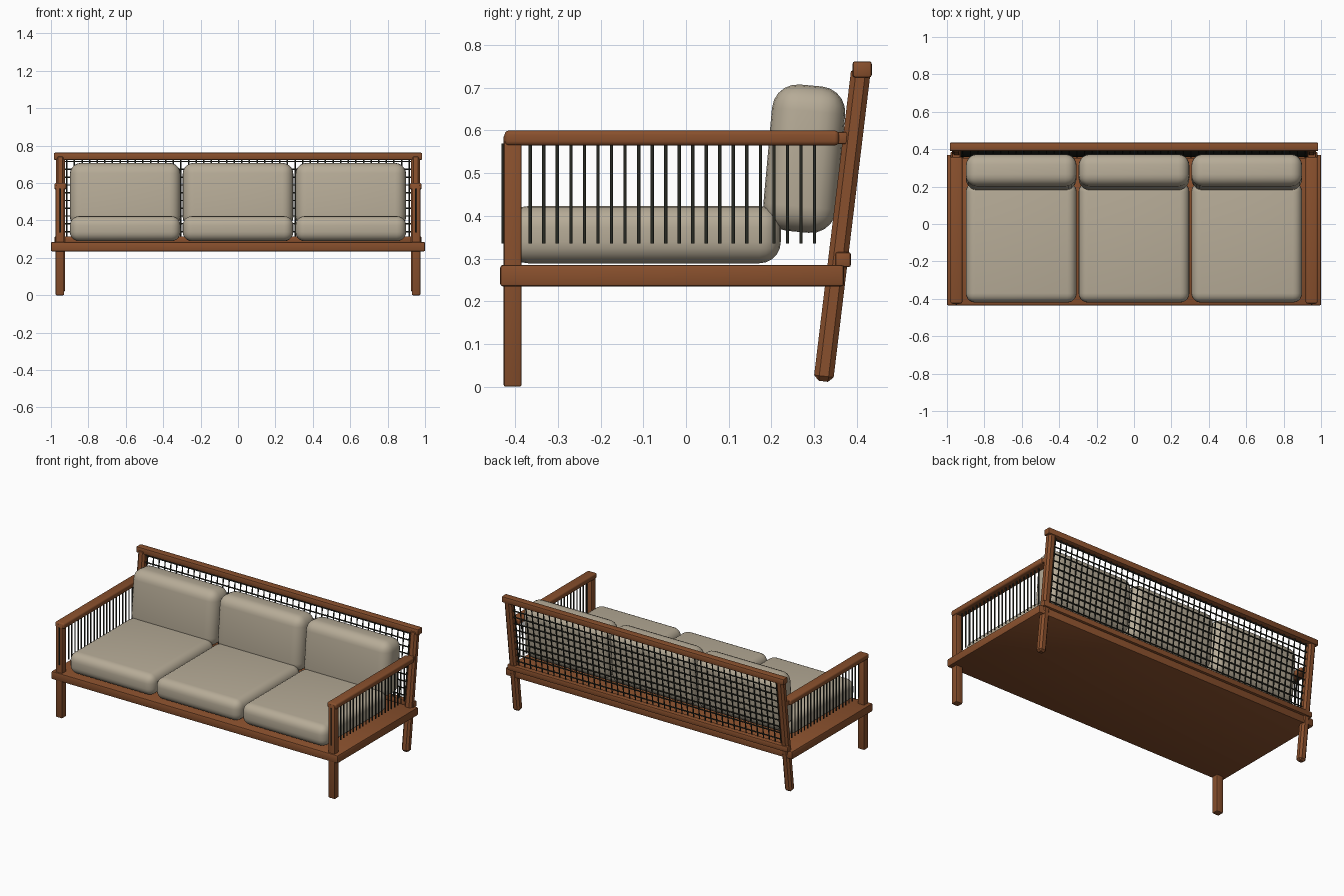
import bpy, math
from mathutils import Vector

if "Cube" in bpy.data.objects:
    bpy.data.objects.remove(bpy.data.objects["Cube"], do_unlink=True)


def material(name, rgb):
    m = bpy.data.materials.new(name)
    m.use_nodes = True
    m.diffuse_color = (*rgb, 1)
    bsdf = m.node_tree.nodes["Principled BSDF"]
    bsdf.inputs["Base Color"].default_value = (*rgb, 1)
    bsdf.inputs["Roughness"].default_value = 0.7
    return m


WOOD = material("warm wood", (0.25, 0.08, 0.026))
FABRIC = material("beige fabric", (0.47, 0.41, 0.31))
CORD = material("dark cord", (0.02, 0.022, 0.016))


def block(name, lo, hi, mat, bevel, segments=2, tilt=0):
    """Rounded box between two corners, optionally leaning back about x."""
    lo, hi = Vector(lo), Vector(hi)
    bpy.ops.mesh.primitive_cube_add(size=1, location=(lo + hi) / 2)
    ob = bpy.context.object
    ob.name = name
    ob.scale = hi - lo
    bpy.ops.object.transform_apply(location=False, rotation=False, scale=True)
    ob.data.materials.append(mat)
    mod = ob.modifiers.new("rounding", "BEVEL")
    mod.width, mod.segments = bevel, segments
    bpy.ops.object.modifier_apply(modifier=mod.name)
    bpy.ops.object.shade_smooth_by_angle(angle=math.radians(35))
    ob.rotation_euler.x = -tilt
    return ob


def cords(name, lines, radius):
    """All straight cords of one panel as a single round-section curve."""
    cu = bpy.data.curves.new(name, "CURVE")
    cu.dimensions = "3D"
    cu.bevel_depth, cu.bevel_resolution = radius, 1
    cu.use_fill_caps = True
    for a, b in lines:
        s = cu.splines.new("POLY")
        s.points.add(1)
        s.points[0].co = (*a, 1)
        s.points[1].co = (*b, 1)
    cu.materials.append(CORD)
    ob = bpy.data.objects.new(name, cu)
    bpy.context.collection.objects.link(ob)


LEAN = math.atan(0.121)


def back_y(z):
    """Depth of the leaning back plane at height z."""
    return 0.32 + 0.121 * z


# Platform and back rails
block("platform", (-1, -0.435, 0.235), (1, 0.37, 0.285), WOOD, 0.006)
block("back_top_rail", (-0.985, 0.39, 0.724), (0.985, 0.435, 0.762), WOOD, 0.006)
block("back_lower_rail", (-0.98, 0.35, 0.28), (0.98, 0.386, 0.315), WOOD, 0.005)

# Legs, arms and side cords
for side, s in (("left", 1), ("right", -1)):
    def pair(name, x0, x1, y0, y1, z0, z1, bevel, **kw):
        a, b = sorted((s * x0, s * x1))
        return block(f"{side}_{name}", (a, y0, z0), (b, y1, z1), WOOD, bevel, **kw)

    pair("front_leg", 0.93, 0.975, -0.427, -0.385, 0, 0.59, 0.005)
    mid = 0.38
    y = back_y(mid)
    pair("back_leg", 0.926, 0.974, y - 0.023, y + 0.023, 0.01, 0.75, 0.012,
         segments=1, tilt=LEAN)
    pair("armrest", 0.918, 0.982, -0.425, 0.358, 0.565, 0.6, 0.01, segments=3)
    pair("arm_joint", 0.93, 0.972, 0.34, 0.378, 0.568, 0.597, 0.005)
    ys = [-0.428 + 0.0317 * i for i in range(24)]
    cords(f"{side}_side_cords",
          [((s * 0.95, v, 0.335), (s * 0.95, v, 0.57)) for v in ys], 0.0045)

# Woven back panel
N_VERT, N_HORIZ = 46, 10
xs = [-0.915 + 1.83 * i / (N_VERT - 1) for i in range(N_VERT)]
zs = [0.34 + 0.375 * i / (N_HORIZ - 1) for i in range(N_HORIZ)]
cords("back_vertical_cords",
      [((x, back_y(0.315), 0.315), (x, back_y(0.73), 0.73)) for x in xs], 0.004)
cords("back_horizontal_cords",
      [((-0.93, back_y(z), z), (0.93, back_y(z), z)) for z in zs], 0.004)

# Cushions
for label, x in (("right", -0.603), ("middle", 0), ("left", 0.603)):
    block(f"{label}_seat_cushion", (x - 0.296, -0.42, 0.289),
          (x + 0.296, 0.222, 0.423), FABRIC, 0.05, 5)
    block(f"{label}_back_cushion", (x - 0.296, 0.191, 0.362),
          (x + 0.296, 0.363, 0.706), FABRIC, 0.06, 5, tilt=0.09)
